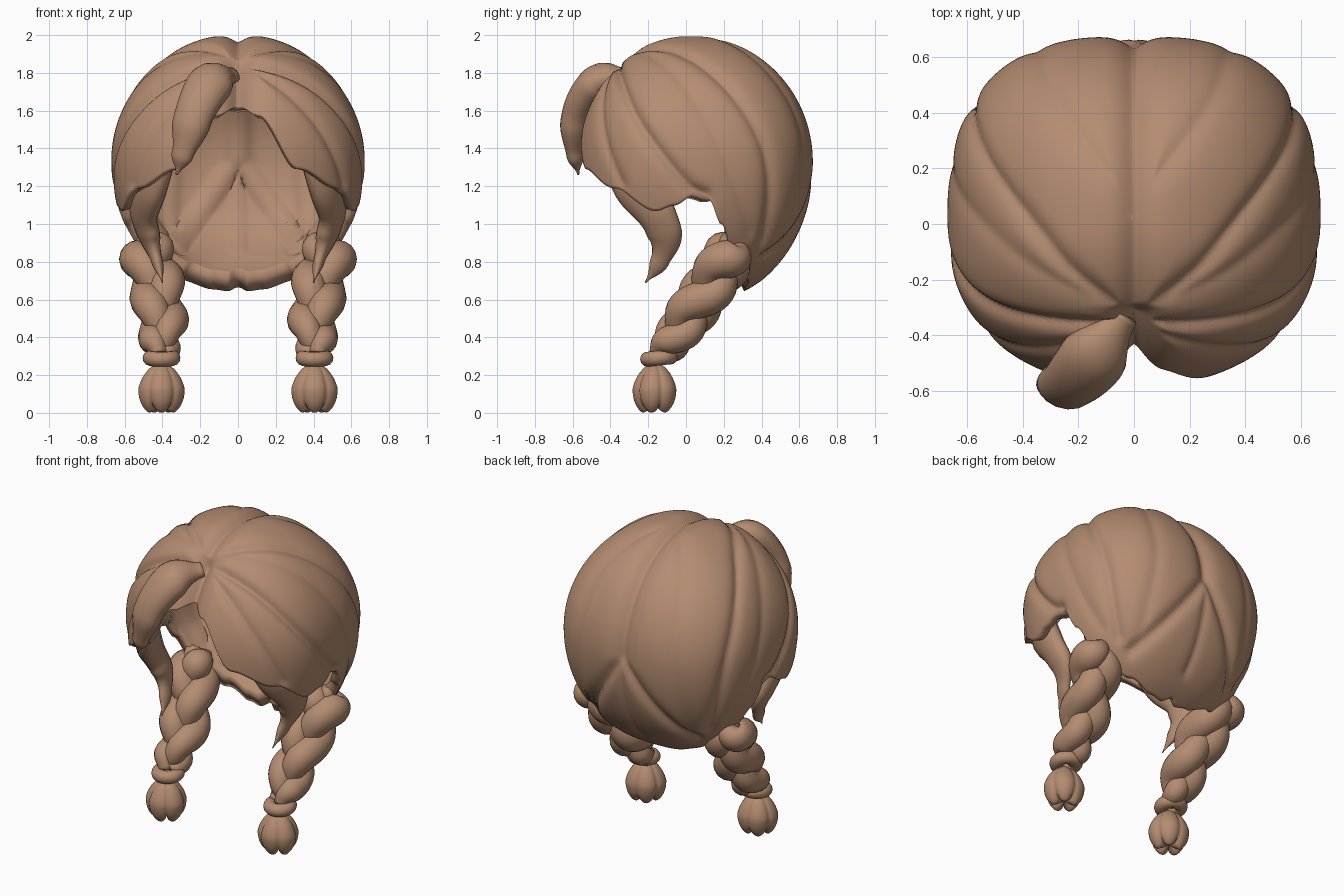
import bpy, bmesh, math
from mathutils import Vector, geometry

if "Cube" in bpy.data.objects:
    bpy.data.objects.remove(bpy.data.objects["Cube"])

hair = bpy.data.materials.new("brown_hair")
hair.diffuse_color = (0.456, 0.262, 0.165, 1)
hair.use_nodes = True
hair.node_tree.nodes["Principled BSDF"].inputs["Base Color"].default_value = hair.diffuse_color
C = Vector((0, 0.02, 1.33))


def finish(bm, name):
    me = bpy.data.meshes.new(name)
    bm.to_mesh(me)
    bm.free()
    me.materials.append(hair)
    for p in me.polygons:
        p.use_smooth = True
    ob = bpy.data.objects.new(name, me)
    bpy.context.collection.objects.link(ob)
    return ob


def interp(keys, t):
    """Smooth interpolation through (t, value) rows."""
    for a, b in zip(keys, keys[1:]):
        if t <= b[0]:
            f = max(0, (t - a[0]) / (b[0] - a[0]))
            f = f * f * (3 - 2 * f)
            return a[1] + (b[1] - a[1]) * f
    return keys[-1][1]


def spline(pts, f):
    """Catmull-Rom point, f in 0..1."""
    p = [Vector(q) for q in pts]
    p = [2 * p[0] - p[1]] + p + [2 * p[-1] - p[-2]]
    n = len(pts) - 1
    i = min(int(f * n), n - 1)
    t = f * n - i
    a, b, c, d = p[i:i + 4]
    return 0.5 * (2 * b + (c - a) * t + (2 * a - 5 * b + 4 * c - d) * t * t
                  + (3 * b - a - 3 * c + d) * t ** 3)


def sweep(name, pos, size, centre, steps=40, sides=16):
    """Sweep an ellipse along pos(f); size(f) gives half width and half thickness."""
    bm = bmesh.new()
    rings = []
    for i in range(steps + 1):
        f = i / steps
        p = pos(f)
        tan = (pos(min(1, f + .01)) - pos(max(0, f - .01))).normalized()
        side = tan.cross(p - Vector(centre)).normalized()
        out = side.cross(tan)
        w, th = size(f)
        rings.append([bm.verts.new(p + side * w * math.cos(a) + out * th * math.sin(a))
                      for a in (2 * math.pi * k / sides for k in range(sides))])
    for r, s in zip(rings, rings[1:]):
        for k in range(sides):
            bm.faces.new((r[k], r[k - 1], s[k - 1], s[k]))
    bm.faces.new(rings[0])
    bm.faces.new(rings[-1][::-1])
    bmesh.ops.recalc_face_normals(bm, faces=bm.faces)
    return finish(bm, name)


# Cap: seams between the hair locks (mirrored), as (points, depth, width)
seams = [
    ([(0, -.36, 1.87), (0, 0, 2), (0, .45, 1.8), (0, .67, 1.35)], .045, .055),
    ([(0, .67, 1.35), (0, .6, 1.0), (0, .45, .8)], .015, .03),
    ([(0, -.36, 1.87), (0, -.5, 1.7), (0, -.55, 1.55)], .09, .07),
    ([(0, -.37, 1.87), (.3, -.32, 1.75), (.5, -.2, 1.5), (.62, 0, 1.22), (.62, .1, 1.16)], .035, .03),
    ([(.02, -.33, 1.9), (.35, 0, 1.88), (.54, .3, 1.6), (.55, .42, 1.3), (.45, .4, .85)], .025, .035),
    ([(.03, .1, 2), (.25, .4, 1.8), (.33, .6, 1.4), (.37, .5, .85)], .012, .04),
    ([(0, .67, 1.35), (.2, .63, 1.05), (.38, .42, .75)], .035, .035),
    ([(.03, -.38, 1.85), (.3, -.43, 1.65), (.47, -.36, 1.35), (.5, -.3, 1.22)], .02, .03),
    ([(.1, -.27, 1.92), (.5, 0, 1.7), (.64, .2, 1.35), (.5, .32, .95)], .012, .04),
]


def shape(phi, u):
    """Point of the smooth cap; phi from the front, u from the top."""
    s, c = math.sin(phi), -math.cos(phi)
    n = 2.45 + .25 * c
    ry = .65 if c > 0 else .6
    k = (abs(s) ** n + abs(c) ** n) ** (-1 / n)
    h = math.sin(u) if u < math.pi / 2 else math.sin(u) ** .88
    rz = .67 if u < math.pi / 2 else .74
    return C + Vector((.665 * k * s * h, ry * k * c * h, rz * math.cos(u)))


def project(p):
    """Drop a seam point radially onto the cap."""
    d = Vector(p) - C
    d = Vector((d.x / .665, d.y / (.65 if d.y > 0 else .6), d.z / (.67 if d.z > 0 else .74))).normalized()
    return shape(math.atan2(d.x, -d.y), math.acos(d.z))


lines = []
for pts, depth, width in seams:
    q = [project(spline(pts, i / 14)) for i in range(15)]
    lines.append((list(zip(q, q[1:])), depth, width))


def grooved(p):
    m = Vector((abs(p.x), p.y, p.z))
    cut = 0
    for segs, depth, width in lines:
        d = 9
        for a, b in segs:
            if (m - a).length < .25:
                f = geometry.intersect_point_line(m, a, b)[1]
                d = min(d, (m - a.lerp(b, max(0, min(1, f)))).length)
        cut = max(cut, depth * math.exp(-abs(d / width) ** 1.4))
    return p + (C - p).normalized() * (cut - .006)


# Lower edge height of the cap by azimuth in degrees
edge = [(0, 1.66), (10, 1.58), (28, 1.29), (50, 1.19), (72, 1.07), (82, 1.1), (92, 1.15), (99, 1.13),
        (106, 1.0), (116, .8), (135, .71), (155, .66), (170, .65), (180, .67)]
bm = bmesh.new()
NP, NU = 240, 76
rows = [[] for _ in range(NU)]
for j in range(NP):
    deg = j * 360 / NP
    z = interp(edge, min(deg, 360 - deg)) - C.z
    umax = math.acos(z / (.67 if z > 0 else .74))
    for i in range(NU):
        rows[i].append(bm.verts.new(grooved(shape(math.radians(deg), umax * (i + 1) / NU))))
top = bm.verts.new(grooved(C + Vector((0, 0, .67))))
for j in range(NP):
    k = (j + 1) % NP
    bm.faces.new((top, rows[0][j], rows[0][k]))
    for a, b in zip(rows, rows[1:]):
        bm.faces.new((a[j], b[j], b[k], a[k]))
cap = finish(bm, "hair_cap")
# Shell is thicker at the nape
group = cap.vertex_groups.new(name="thickness")
for v in cap.data.vertices:
    nape = max(0, min(1, (1.05 - v.co.z) / .3)) if v.co.y > .2 else 0
    group.add([v.index], .5 + .5 * nape, "REPLACE")
sol = cap.modifiers.new("thickness", "SOLIDIFY")
sol.thickness, sol.offset, sol.vertex_group = .11, -1, "thickness"

# Loose fringe lock on one side only
fringe = [(-.03, -.33, 1.79), (-.13, -.46, 1.76), (-.22, -.565, 1.61), (-.275, -.59, 1.43), (-.325, -.57, 1.26)]
fsize = [(0, .05), (.3, .125), (.6, .105), (.85, .06), (1, .006)]
sweep("fringe_lock", lambda f: spline(fringe, f),
      lambda f: (interp(fsize, f), interp(fsize, f) * .75), (0, .1, 1.4))

lock_size = [(0, .04), (.35, .13), (.6, .1), (.82, .05), (1, .005)]
for s, side in ((1, "left"), (-1, "right")):
    # Long pointed lock: leaves the fringe and hangs in front of each ear
    temple = [(s * .3, -.43, 1.53), (s * .385, -.37, 1.37), (s * .465, -.27, 1.21), (s * .5, -.16, 1.06),
              (s * .465, -.11, .92), (s * .425, -.145, .79), (s * .4, -.215, .69)]
    sweep("temple_lock_" + side, lambda f: spline(temple, f),
          lambda f: (interp(lock_size, f), interp(lock_size, f) * .6), (0, 0, 1.2))

    # Three-strand braid
    core = [(s * .47, .265, .92), (s * .465, .21, .8), (s * .42, .09, .62), (s * .405, -.035, .44), (s * .405, -.14, .3)]
    girth = [(0, .5), (.22, 1.05), (.6, 1.0), (.85, .8), (1, .5)]
    for n in range(3):
        def strand(f, n=n):
            a = 2 * math.pi * (1.1 * f + n / 3)
            g = interp(girth, f)
            b = .05 * math.sin(2 * a)
            return spline(core, f) + g * Vector((s * .058 * math.sin(a), b * .8, -b * .6))

        def strand_size(f, n=n):
            a = 2 * math.pi * (1.1 * f + n / 3)
            return (.088 * interp(girth, f) * (1 - .1 * math.cos(2 * a)),) * 2
        sweep("braid_strand_%s_%d" % (side, n + 1), strand, strand_size, (s * .4, 5, -3), 48)

    # Tie band
    bpy.ops.mesh.primitive_torus_add(location=(s * .405, -.143, .29), major_radius=.06, minor_radius=.04,
                                     major_segments=32, minor_segments=14, rotation=(.1, 0, 0))
    band = bpy.context.object
    band.name = "tie_band_" + side
    band.data.materials.append(hair)
    bpy.ops.object.shade_smooth()

    # Lobed tuft below the band
    bm = bmesh.new()
    bmesh.ops.create_uvsphere(bm, u_segments=60, v_segments=28, radius=1)
    for v in bm.verts:
        x, y, z = v.co
        r = math.hypot(x, y)
        lobe = abs(math.cos(2.5 * math.atan2(y, x) + math.pi / 4)) ** .6
        k = (.86 + .14 * lobe) * (1 - .2 * max(0, z)) * max(r, .05) ** (-.25 if z < 0 else 0)
        low = .05 * (1 - lobe * min(1, r * 2.2)) * max(0, -z) ** 2
        v.co = (s * .405 + .125 * k * x, -.163 + .12 * k * y, .125 + .14 * z + low)
    finish(bm, "braid_tuft_" + side)
